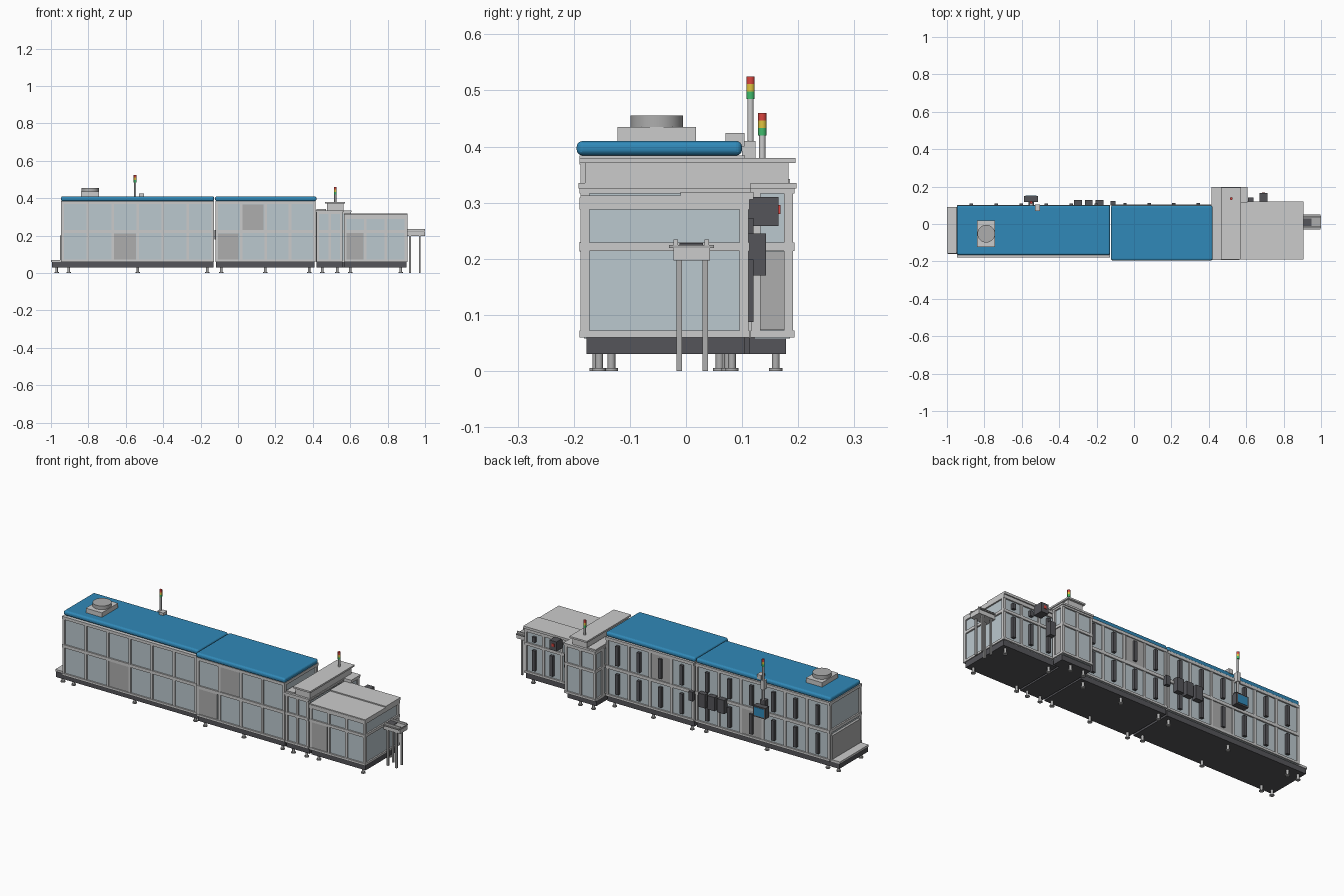
import bpy, bmesh
from mathutils import Matrix, Vector


def material(name, r, g, b):
    m = bpy.data.materials.new(name)
    m.diffuse_color = (r, g, b, 1)
    return m


BLUE = material("blue_cover", 0.03, 0.25, 0.48)
GLASS = material("pale_panel", 0.50, 0.58, 0.62)
GREY = material("grey_panel", 0.42, 0.42, 0.42)
LIGHT = material("light_frame", 0.57, 0.57, 0.57)
DARK = material("dark_metal", 0.09, 0.09, 0.10)
RED = material("red_lamp", 0.7, 0.06, 0.05)
YELLOW = material("yellow_lamp", 0.75, 0.55, 0.05)
GREEN = material("green_lamp", 0.05, 0.5, 0.15)


def finish(name, bm, mat):
    me = bpy.data.meshes.new(name)
    bm.to_mesh(me)
    bm.free()
    ob = bpy.data.objects.new(name, me)
    bpy.context.collection.objects.link(ob)
    me.materials.append(mat)
    return ob


def boxes(name, mat, items, bevel=0):
    """One mesh from boxes given as (x0, x1, y0, y1, z0, z1)."""
    bm = bmesh.new()
    for x0, x1, y0, y1, z0, z1 in items:
        mtx = Matrix.LocRotScale(Vector((x0 + x1, y0 + y1, z0 + z1)) / 2, None,
                                 Vector((x1 - x0, y1 - y0, z1 - z0)))
        bmesh.ops.create_cube(bm, size=1, matrix=mtx)
    ob = finish(name, bm, mat)
    if bevel:
        mod = ob.modifiers.new("round", "BEVEL")
        mod.width, mod.segments = bevel, 4
    return ob


def cylinders(name, mat, items, sides=20):
    """One mesh from upright cylinders given as (x, y, radius, z0, z1)."""
    bm = bmesh.new()
    for x, y, r, z0, z1 in items:
        bmesh.ops.create_cone(bm, cap_ends=True, segments=sides, radius1=r, radius2=r,
                              depth=z1 - z0, matrix=Matrix.Translation((x, y, (z0 + z1) / 2)))
    ob = finish(name, bm, mat)
    bpy.context.view_layer.objects.active = ob
    ob.select_set(True)
    bpy.ops.object.shade_smooth_by_angle()
    ob.select_set(False)
    return ob


def cabinet(name, x0, x1, y0, y1, rails, bays, slots=True):
    """Panelled body with rails and posts; rails are (z0, z1)."""
    top, d, w = rails[-1][1], 0.008, 0.007
    boxes(name + "_panels", GLASS, [(x0 + d, x1 - d, y0 + d, y1 - d, 0.058, top - 0.003)])
    frame = []
    for z0, z1 in rails:
        frame += [(x0, x1, y0, y0 + 0.015, z0, z1), (x0, x1, y1 - 0.015, y1, z0, z1),
                  (x0, x0 + 0.015, y0, y1, z0, z1), (x1 - 0.015, x1, y0, y1, z0, z1)]
    pitch = (x1 - x0 - 2 * w) / bays
    for i in range(bays + 1):
        x = x0 + w + i * pitch
        for ya, yb in ((y0 + 0.002, y0 + 0.018), (y1 - 0.018, y1 - 0.002)):
            frame.append((x - w, x + w, ya, yb, 0.06, top - 0.002))
    boxes(name + "_frame", LIGHT, frame)
    # dark vertical strips on the rear doors
    if slots:
        strips = []
        for i in range(bays):
            x = x0 + w + (i + 0.5) * pitch
            for a, b in zip(rails, rails[1:]):
                strips.append((x - 0.009, x + 0.009, y1 - 0.01, y1 + 0.007,
                               a[1] + 0.015, b[0] - 0.015))
        boxes(name + "_rear_strips", DARK, strips)


# panelled machine sections
tall = [(0.06, 0.072), (0.213, 0.23), (0.368, 0.384)]
low = [(0.06, 0.072), (0.214, 0.229), (0.288, 0.309)]
mid = [(0.06, 0.072), (0.214, 0.229), (0.316, 0.327)]
cabinet("left_section", -0.945, -0.127, -0.178, 0.102, tall, 6)
cabinet("centre_section", -0.12, 0.415, -0.19, 0.105, tall, 4)
cabinet("transfer_section", 0.42, 0.56, -0.19, 0.125, mid, 2, False)
cabinet("transfer_rear_cabinet", 0.417, 0.605, 0.115, 0.193, mid, 2, False)
cabinet("right_section", 0.566, 0.905, -0.19, 0.113, low, 3)

# plain grey doors
boxes("grey_doors", GREY, [
    (-0.662, -0.545, -0.174, -0.165, 0.073, 0.212),
    (-0.11, 0.002, -0.186, -0.175, 0.073, 0.212),
    (0.016, 0.135, -0.186, -0.175, 0.231, 0.367),
    (0.58, 0.67, -0.186, -0.175, 0.073, 0.213),
    (-0.53, -0.41, 0.09, 0.098, 0.073, 0.212),
    (0.016, 0.135, 0.09, 0.101, 0.231, 0.367),
    (0.595, 0.601, 0.13, 0.18, 0.073, 0.213),
    (-0.952, -0.93, -0.155, 0.09, 0.07, 0.2)])

# base plinths and low end step
boxes("base_plinths", DARK, [
    (-0.995, -0.13, -0.16, 0.09, 0.03, 0.06),
    (-0.118, 0.41, -0.177, 0.095, 0.03, 0.06),
    (0.42, 0.56, -0.177, 0.178, 0.03, 0.06),
    (0.56, 0.597, 0.113, 0.178, 0.03, 0.06),
    (0.57, 0.9, -0.177, 0.105, 0.03, 0.06)])
boxes("left_end_step", LIGHT, [(-1.0, -0.94, -0.158, 0.092, 0.058, 0.07)])

# levelling feet
feet = []
for xs, ys in (((-0.97, -0.905, -0.535, -0.165), (-0.133, 0.06)),
               ((-0.09, 0.145, 0.38), (-0.155, 0.075)),
               ((0.45, 0.53), (-0.16, 0.16)),
               ((0.6, 0.87), (-0.155, 0.082))):
    for x in xs:
        for y in ys:
            feet += [(x, y, 0.007, 0.003, 0.031), (x, y, 0.012, 0, 0.005)]
cylinders("levelling_feet", GREY, feet, 14)

# rounded blue roof covers
boxes("left_blue_cover", BLUE, [(-0.947, -0.127, -0.166, 0.1, 0.384, 0.41)], 0.011)
boxes("centre_blue_cover", BLUE, [(-0.123, 0.42, -0.195, 0.1, 0.384, 0.41)], 0.011)

# roof caps of the lower sections
boxes("transfer_caps", LIGHT, [
    (0.415, 0.565, -0.192, 0.197, 0.325, 0.335),
    (0.415, 0.608, 0.115, 0.197, 0.325, 0.335),
    (0.42, 0.47, -0.18, 0.185, 0.334, 0.342),
    (0.475, 0.563, -0.18, 0.183, 0.334, 0.373),
    (0.466, 0.572, -0.19, 0.195, 0.371, 0.38)])
boxes("right_roof_plates", LIGHT, [
    (0.566, 0.905, -0.188, -0.01, 0.306, 0.313),
    (0.566, 0.905, -0.01, 0.12, 0.306, 0.319)])

# roof ventilator
boxes("ventilator_base", LIGHT, [(-0.84, -0.742, -0.122, 0.018, 0.405, 0.435)])
cylinders("ventilator_drum", GREY, [(-0.79, -0.052, 0.047, 0.43, 0.455)], 40)

# signal towers
for label, x, y, z0, z1 in (("left", -0.55, 0.115, 0.30, 0.485),
                            ("right", 0.52, 0.136, 0.378, 0.42)):
    cylinders(label + "_signal_pole", LIGHT, [(x, y, 0.0055, z0, z1)])
    for i, (c, m) in enumerate((("green", GREEN), ("yellow", YELLOW), ("red", RED))):
        cylinders(f"{label}_{c}_lamp", m,
                  [(x, y, 0.0075, z1 + i * 0.0133, z1 + (i + 1) * 0.0133)])
boxes("signal_pole_mount", LIGHT, [(-0.56, -0.54, 0.1, 0.124, 0.36, 0.41),
                                   (-0.53, -0.503, 0.07, 0.104, 0.4, 0.424)])

# rear operator panel
boxes("operator_panel", DARK, [(-0.587, -0.513, 0.117, 0.15, 0.215, 0.275),
                               (-0.565, -0.535, 0.095, 0.12, 0.23, 0.3)])
boxes("operator_screen", BLUE, [(-0.58, -0.52, 0.149, 0.152, 0.223, 0.268)])

# rear electrical boxes
boxes("rear_control_boxes", DARK,
      [(x - 0.021, x + 0.021, 0.1, 0.128, 0.165, 0.24) for x in (-0.3, -0.242, -0.184)]
      + [(-0.125, -0.1, 0.1, 0.122, 0.18, 0.23),
         (0.61, 0.64, 0.11, 0.143, 0.17, 0.245),
         (0.672, 0.715, 0.11, 0.165, 0.258, 0.31)])
boxes("rear_red_switch", RED, [(0.685, 0.7, 0.163, 0.168, 0.28, 0.296)])

# outfeed table with guide rails and legs
boxes("outfeed_table", LIGHT, [(0.9, 1.0, -0.022, 0.043, 0.197, 0.219)])
boxes("outfeed_top", GREY, [(0.905, 0.998, -0.03, 0.05, 0.219, 0.225)])
boxes("outfeed_guides", LIGHT, [(0.905, 1.0, y, y + 0.008, 0.224, 0.234)
                                for y in (-0.022, 0.033)])
boxes("outfeed_belt", DARK, [(0.905, 0.95, -0.012, 0.03, 0.222, 0.228)])
boxes("outfeed_legs", GREY, [(x - 0.005, x + 0.005, y - 0.005, y + 0.005, 0, 0.2)
                             for x in (0.92, 0.972) for y in (-0.012, 0.034)])
